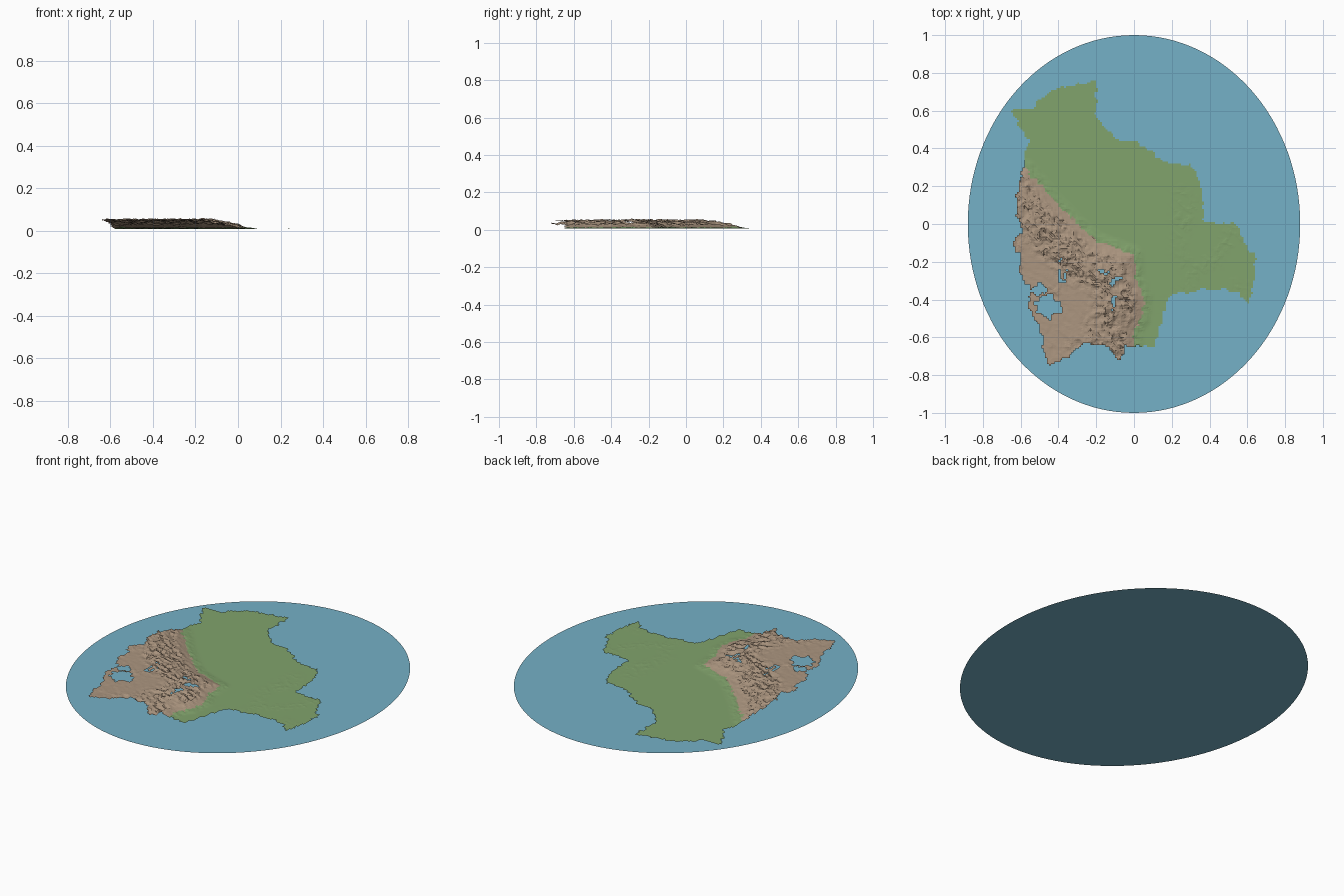
import bpy, bmesh, math
from mathutils import Vector, noise
from mathutils.geometry import intersect_point_line

if "Cube" in bpy.data.objects:
    bpy.data.objects.remove(bpy.data.objects["Cube"])

STEP = 0.01      # terrain cell size
LOW = 0.007      # height of the plains
RISE = 0.043     # plateau height above the plains

# Border of the land, clockwise from the north tip
BORDER = [(-.2, .76), (-.2, .57), (-.13, .48), (-.07, .44), (0, .44), (.08, .39), (.16, .33),
          (.32, .3), (.36, .2), (.37, .01), (.56, 0), (.57, -.1), (.64, -.16), (.64, -.28),
          (.61, -.42), (.58, -.41), (.56, -.37), (.45, -.34), (.2, -.37), (.15, -.5),
          (.11, -.66), (.07, -.64), (-.04, -.64), (-.08, -.73), (-.14, -.65), (-.27, -.63),
          (-.34, -.7), (-.45, -.75), (-.48, -.67), (-.5, -.53), (-.56, -.45), (-.55, -.34),
          (-.61, -.25), (-.6, -.16), (-.65, -.11), (-.59, -.04), (-.62, .05), (-.62, .16),
          (-.59, .29), (-.56, .45), (-.66, .61), (-.55, .61), (-.45, .7), (-.31, .74)]
# Foot of the mountains, from north-west to south
FOOT = [(-.7, .32), (-.56, .29), (-.42, .12), (-.28, -.02), (-.2, -.09), (0, -.16),
        (.01, -.28), (.05, -.38), (.04, -.5), (0, -.56), (0, -.8)]
HIGHLAND = FOOT + [(-.8, -.8), (-.8, .32)]
# Lakes: centre x, y and radii
LAKES = [(-.45, -.44, .06, .055), (-.5, -.35, .04, .025), (-.38, -.28, .016, .04),
         (-.39, -.2, .01, .01), (-.15, -.25, .035, .012), (-.11, -.42, .012, .035),
         (-.09, -.29, .012, .025)]


def material(name, rgb):
    mat = bpy.data.materials.new(name)
    mat.use_nodes = True
    mat.diffuse_color = (*rgb, 1)
    mat.node_tree.nodes["Principled BSDF"].inputs["Base Color"].default_value = (*rgb, 1)
    return mat


def add_object(name, bm, mats):
    mesh = bpy.data.meshes.new(name)
    bm.to_mesh(mesh)
    bm.free()
    for mat in mats:
        mesh.materials.append(mat)
    obj = bpy.data.objects.new(name, mesh)
    bpy.context.collection.objects.link(obj)
    return obj


def inside(x, y, poly):
    hit = False
    for (ax, ay), (bx, by) in zip(poly, poly[1:] + poly[:1]):
        if (ay > y) != (by > y) and x < ax + (bx - ax) * (y - ay) / (by - ay):
            hit = not hit
    return hit


def foot_distance(x, y):
    """Distance to the mountain foot, positive on the highland side."""
    p, best = Vector((x, y, 0)), 9
    for a, b in zip(FOOT, FOOT[1:]):
        a, b = Vector((*a, 0)), Vector((*b, 0))
        t = intersect_point_line(p, a, b)[1]
        best = min(best, (a.lerp(b, min(max(t, 0), 1)) - p).length)
    return best if inside(x, y, HIGHLAND) else -best


def wobble(x, y, freq, seed=0):
    return noise.noise(Vector((x * freq, y * freq, seed)))


def smooth(t):
    t = min(max(t, 0), 1)
    return t * t * (3 - 2 * t)


def warp(x, y, amount):
    return (x + amount * wobble(x, y, 30, 3), y + amount * wobble(x, y, 30, 7))


def height(x, y):
    d = foot_distance(x, y)
    # ridges run parallel to the mountain foot
    u, v = (x + y) * 0.7, (y - x) * 0.7
    ridge = 0.5 - abs(noise.noise(Vector((u * 24, v * 15, 1)))) * 1.6
    ridge += 0.7 * noise.noise(Vector((u * 55, v * 40, 2)))
    if d > 0:
        calm = smooth((d - 0.2) / 0.1) * smooth((0.02 - y) / 0.1)
        patch = smooth(wobble(x, y, 7, 5) * 2)
        rough = (1 - calm) + calm * (0.1 + 0.5 * patch)
        edge = smooth(d / 0.07)
        z = LOW + 0.005 + (RISE - 0.005) * min(1, d / 0.17) ** 0.8
        return min(z + 0.011 * edge * rough * ridge, 0.062)
    # foothills, then plains with a few low eastern hills
    hills = smooth((x - 0.1) / 0.3) * max(0, wobble(x, y, 6, 9)) * max(0, ridge)
    slope = smooth(1 + d / 0.06)
    return LOW + 0.005 * slope * (1 + 0.8 * ridge) + 0.007 * hills


def is_land(x, y):
    wx, wy = warp(x, y, 0.018)
    if not inside(wx, wy, BORDER):
        return False
    wx, wy = warp(x, y, 0.04)
    return all(((wx - a) / r) ** 2 + ((wy - b) / s) ** 2 > 1 for a, b, r, s in LAKES)


water = material("water blue", (.178, .44, .571))
plain = material("lowland green", (.22, .366, .15))
rock = material("mountain brown", (.413, .305, .216))

# Flat oval sea
bm = bmesh.new()
bmesh.ops.create_circle(bm, cap_ends=True, segments=128, radius=1)
bmesh.ops.scale(bm, vec=(0.88, 1, 1), verts=bm.verts)
add_object("oval_water_base", bm, [water])

# Relief sheet: grid cells kept where there is land
bm = bmesh.new()
corners = {}


def corner(i, j):
    if (i, j) not in corners:
        x, y = i * STEP, j * STEP
        corners[i, j] = bm.verts.new((x, y, height(x, y)))
    return corners[i, j]


for i in range(-70, 70):
    for j in range(-80, 80):
        x, y = (i + 0.5) * STEP, (j + 0.5) * STEP
        if is_land(x, y):
            quad = [corner(i, j), corner(i + 1, j), corner(i + 1, j + 1), corner(i, j + 1)]
            face = bm.faces.new(quad)
            wx, wy = warp(x, y, 0.02)
            face.material_index = int(inside(wx, wy, HIGHLAND))
bmesh.ops.triangulate(bm, faces=bm.faces)
add_object("land_relief", bm, [plain, rock])
